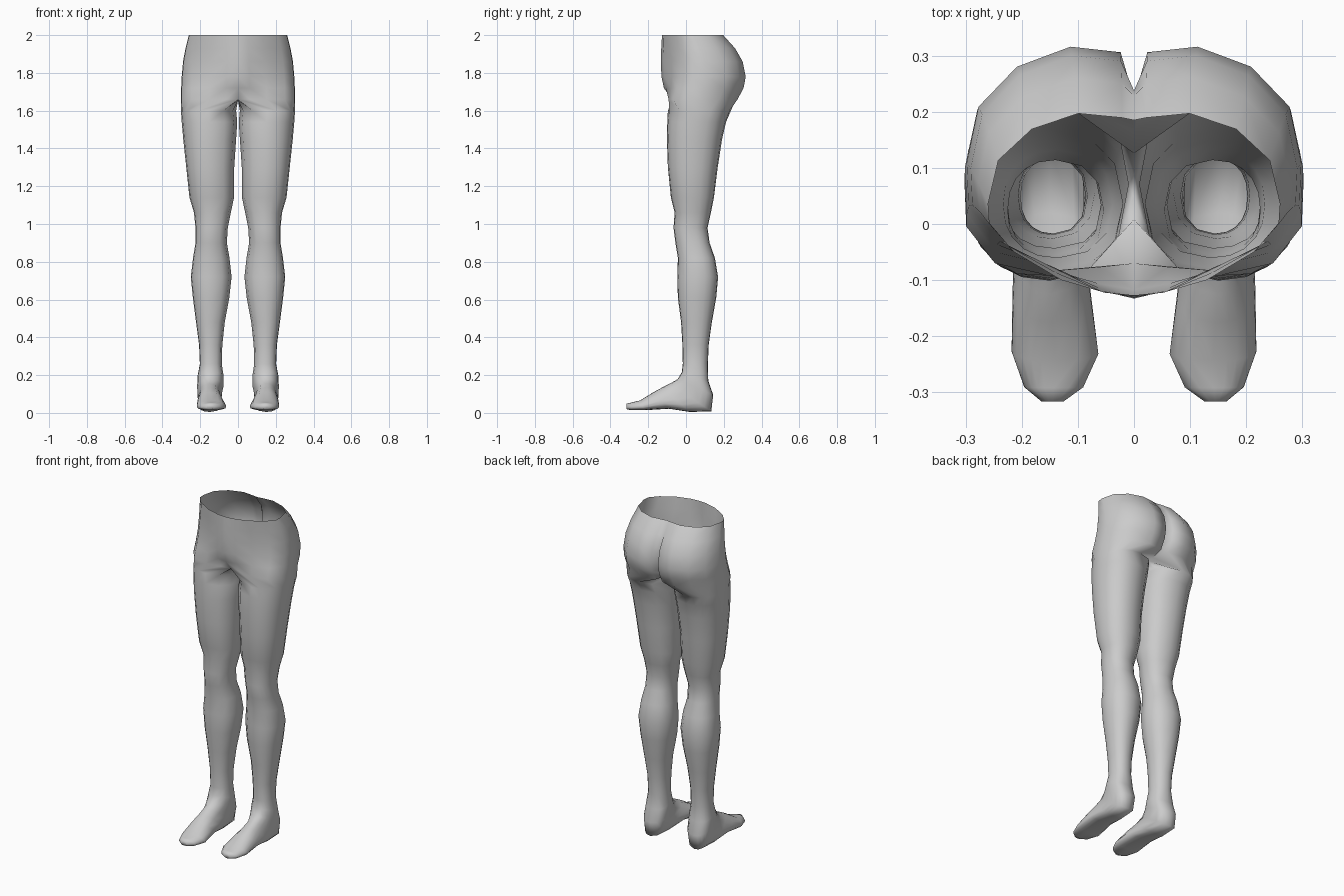
import bpy, bmesh
from math import sin, cos, pi, copysign

if "Cube" in bpy.data.objects:
    bpy.data.objects.remove(bpy.data.objects["Cube"])

OUT, INN = 11, 5          # points on the outer half of a ring, and on the inner side
LEG_X = 0.145


def lerp(a, b, t):
    return a + (b - a) * t


def power(v, e):
    return copysign(abs(v) ** e, v)


# Ring angles: front (0) around the outside to the back (pi), then the inner side
ANGLES = [pi * i / (OUT - 1) for i in range(OUT)]
ANGLES += [pi + pi * (i + 1) / (INN + 1) for i in range(INN)]


def ring(xi, xo, yf, zf, yb, zb, e=0.88, taper=1.0):
    """Closed rounded ring from a front/top point to a back/bottom point."""
    cx, rx = (xi + xo) / 2, (xo - xi) / 2
    pts = []
    for a in ANGLES:
        s = (1 - power(cos(a), e)) / 2
        w = rx * power(sin(a), e) * lerp(taper, 1, s)
        pts.append((cx + w, lerp(yf, yb, s), lerp(zf, zb, s)))
    return pts


def hip_ring(z, xo, yf, ym, yb, yc):
    """Half ring: front mound, hip side, buttock lobe, rear crease."""
    k = (z - 1.66) / 0.34
    fx = [0.2, 0.5, 0.82, 0.99, 1, 0.93, 0.7, 0.38, 0.08]
    fy = [0, lerp(0, 0.04, k), lerp(0.06, 0.2, k), lerp(0.24, 0.36, k),
          0.48, 0.73, 0.91, 1, 0.975]
    pts = [(0, ym, z)]
    pts += [(xo * a, lerp(yf, yb, b), z) for a, b in zip(fx, fy)]
    pts[1] = (xo * 0.2, lerp(ym, yf, 0.3), z)
    return pts + [(0, yc, z)]


# z, outer x, front y, mound y, buttock y, crease y
HIPS = [(2.00, .260, -.112, -.127, .197, .185),
        (1.93, .278, -.098, -.131, .260, .228),
        (1.86, .291, -.086, -.133, .300, .238),
        (1.78, .298, -.080, -.130, .316, .225),
        (1.72, .301, -.083, -.117, .305, .200),
        (1.66, .302, -.092, -.070, .273, .165)]
# z, inner x, outer x, front y, back y
LEGS = [(1.60, .010, .302, -.096, .238),
        (1.54, .004, .298, -.099, .212),
        (1.45, .010, .290, -.101, .191),
        (1.30, .020, .274, -.096, .168),
        (1.14, .021, .257, -.080, .148),
        (1.06, .038, .233, -.060, .132),
        (0.98, .054, .225, -.066, .114),
        (0.90, .059, .225, -.056, .125),
        (0.82, .045, .238, -.043, .153),
        (0.72, .034, .250, -.046, .170),
        (0.61, .046, .239, -.043, .160),
        (0.48, .070, .222, -.026, .137),
        (0.36, .083, .206, -.019, .120),
        (0.26, .086, .202, -.017, .116)]
# inner x, outer x, top y, top z, bottom y, bottom z
FEET = [(.072, .218, -.022, .215, .118, .170),
        (.074, .220, -.045, .178, .144, .095),
        (.080, .220, -.085, .155, .134, .008),
        (.075, .222, -.125, .135, .020, .005),
        (.066, .226, -.175, .108, -.090, .022),
        (.051, .229, -.243, .066, -.220, .014),
        (.082, .203, -.292, .054, -.290, .014),
        (.122, .168, -.316, .048, -.316, .020)]

bm = bmesh.new()


def add(points):
    return [bm.verts.new(p) for p in points]


def bridge(a, b, closed):
    n = len(a) if closed else min(len(a), len(b)) - 1
    for i in range(n):
        j = (i + 1) % len(a)
        bm.faces.new((a[i], a[j], b[j], b[i]))


# Pelvis shell, open at the waist
hips = [add(hip_ring(*h)) for h in HIPS]
for a, b in zip(hips, hips[1:]):
    bridge(a, b, False)

# Crotch seam closes the last hip ring along the centre line
y0, y1 = HIPS[-1][5], HIPS[-1][3]
seam = add([(0, lerp(y0, y1, (i + 1) / (INN + 1)), 1.655) for i in range(INN)])
rings = [hips[-1] + seam]

# Leg and foot as one continuous loft, closed at the toes
rings += [add(ring(xi, xo, yf, z, yb, z)) for z, xi, xo, yf, yb in LEGS]
rings += [add(ring(*f, e=0.8, taper=0.72 if i > 1 else 0.9))
          for i, f in enumerate(FEET)]
for a, b in zip(rings, rings[1:]):
    bridge(a, b, True)
bm.faces.new(rings[-1])

bmesh.ops.recalc_face_normals(bm, faces=bm.faces)
for f in bm.faces:
    f.smooth = True
mesh = bpy.data.meshes.new("lower_body")
bm.to_mesh(mesh)
bm.free()
body = bpy.data.objects.new("lower_body", mesh)
bpy.context.collection.objects.link(body)

# Other half
mirror = body.modifiers.new("mirror", 'MIRROR')
mirror.use_axis[0] = True
mirror.merge_threshold = 0.0005
